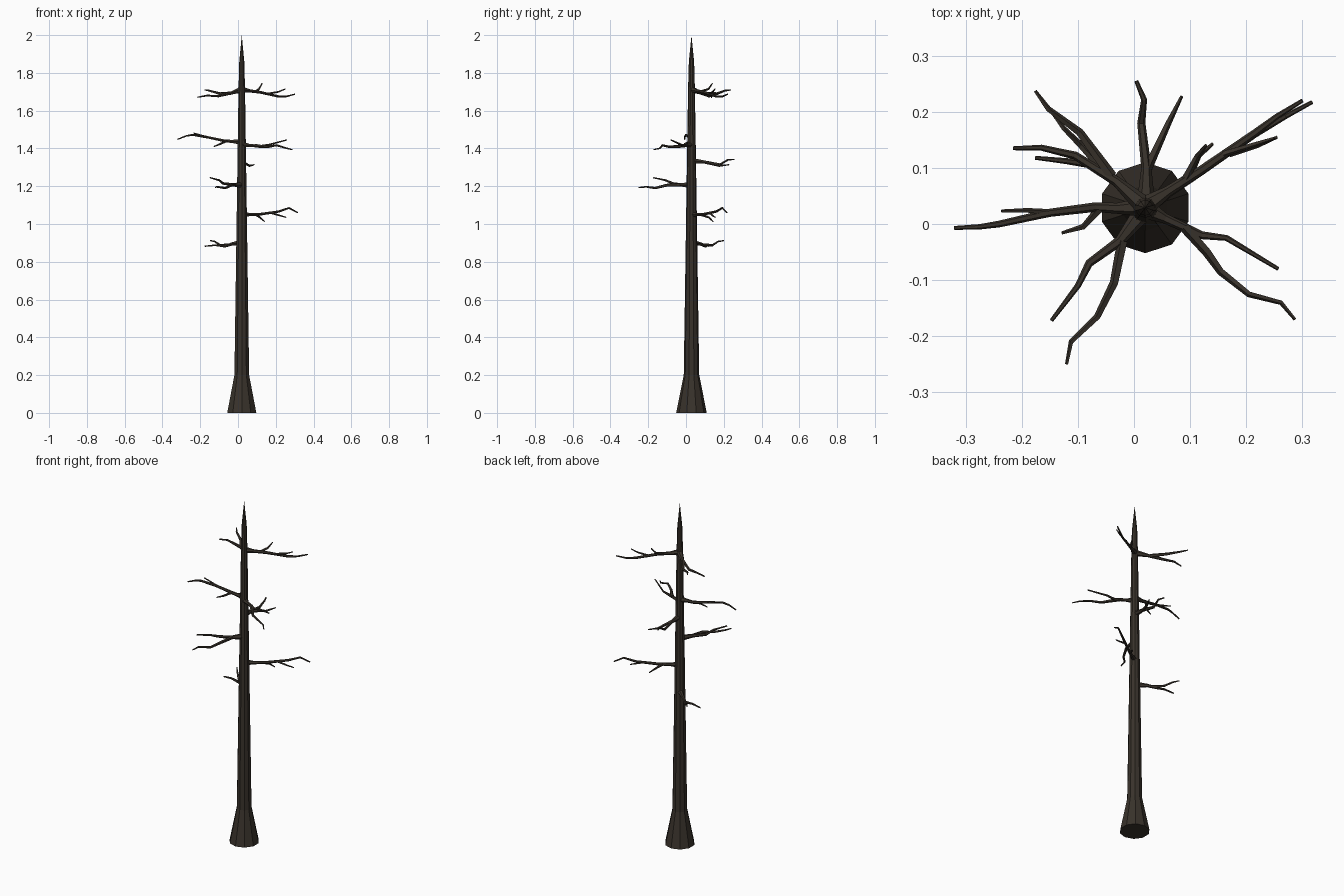
import bpy, bmesh, math
from mathutils import Vector

bark = bpy.data.materials.new("dark brown bark")
bark.diffuse_color = (0.040, 0.032, 0.024, 1)


def tube(bm, pts, radii, sides):
    """Flat-faced tapering tube along a path; radius 0 makes a point."""
    pts = [Vector(p) for p in pts]
    rings = []
    for i, (p, r) in enumerate(zip(pts, radii)):
        t = (pts[min(i + 1, len(pts) - 1)] - pts[max(i - 1, 0)]).normalized()
        ref = Vector((1, 0, 0)) if abs(t.z) > 0.9 else Vector((0, 0, 1))
        u = t.cross(ref).normalized()
        v = t.cross(u)
        if r == 0:
            rings.append([bm.verts.new(p)])
            continue
        rings.append([bm.verts.new(p + r * (u * math.cos(a) + v * math.sin(a)))
                      for a in (2 * math.pi * k / sides for k in range(sides))])
    for a, b in zip(rings, rings[1:]):
        for k in range(sides):
            n = (k + 1) % sides
            if len(b) == 1:
                bm.faces.new((a[k], a[n], b[0]))
            else:
                bm.faces.new((a[k], a[n], b[n], b[k]))
    bm.faces.new(rings[0])
    if len(rings[-1]) > 1:
        bm.faces.new(rings[-1])


def finish(bm, name):
    bmesh.ops.recalc_face_normals(bm, faces=bm.faces)
    me = bpy.data.meshes.new(name)
    bm.to_mesh(me)
    bm.free()
    me.materials.append(bark)
    bpy.context.collection.objects.link(bpy.data.objects.new(name, me))


def branch(name, main, *twigs):
    """Main limb flaring out of the trunk, plus forks and twigs."""
    bm = bmesh.new()
    n = len(main) - 1
    radii = [0.017] + [0.011 - 0.0075 * (i / n) for i in range(1, n + 1)]
    tube(bm, main, radii, 6)
    for r, path in twigs:
        m = len(path) - 1
        tube(bm, path, [r + (0.003 - r) * i / m for i in range(m + 1)], 5)
    finish(bm, name)


# trunk with flared foot and pointed top
CX, CY = 0.02, 0.029
bm = bmesh.new()
prof = [(0, 0.081), (0.2, 0.041), (1.0, 0.029), (1.72, 0.018), (1.86, 0.014), (2.0, 0)]
tube(bm, [(CX, CY, z) for z, r in prof], [r for z, r in prof], 10)
finish(bm, "trunk")

# limbs from the bottom up
branch("branch_low_back_left",
       [(0.015, 0.035, 0.90), (-0.03, 0.075, 0.895), (-0.07, 0.105, 0.882),
        (-0.12, 0.112, 0.888), (-0.176, 0.118, 0.882)],
       (0.008, [(-0.05, 0.09, 0.89), (-0.095, 0.14, 0.888), (-0.125, 0.17, 0.908), (-0.147, 0.2, 0.912)]))

branch("branch_right_lower",
       [(0.025, 0.035, 1.05), (0.06, 0.056, 1.05), (0.12, 0.095, 1.052), (0.215, 0.16, 1.066),
        (0.27, 0.192, 1.085), (0.317, 0.217, 1.06)],
       (0.008, [(0.095, 0.08, 1.05), (0.115, 0.122, 1.035), (0.14, 0.143, 1.013)]),
       (0.006, [(0.17, 0.125, 1.06), (0.22, 0.14, 1.045), (0.255, 0.155, 1.035)]))

branch("branch_front_left",
       [(0.015, 0.02, 1.206), (-0.025, -0.03, 1.208), (-0.08, -0.07, 1.215),
        (-0.10, -0.11, 1.232), (-0.147, -0.172, 1.245)],
       (0.01, [(-0.02, -0.03, 1.208), (-0.035, -0.105, 1.205), (-0.065, -0.165, 1.19),
               (-0.112, -0.21, 1.197), (-0.12, -0.25, 1.193)]))

branch("branch_back",
       [(0.021, 0.03, 1.335), (0.022, 0.10, 1.328), (0.013, 0.18, 1.315),
        (0.018, 0.222, 1.34), (0.004, 0.255, 1.342)],
       (0.009, [(0.024, 0.10, 1.328), (0.06, 0.178, 1.308), (0.085, 0.228, 1.314)]))

branch("branch_front_right",
       [(0.025, 0.025, 1.42), (0.055, 0.01, 1.417), (0.12, -0.02, 1.412),
        (0.165, -0.025, 1.42), (0.257, -0.08, 1.445)],
       (0.01, [(0.09, -0.005, 1.415), (0.13, -0.05, 1.41), (0.155, -0.085, 1.408),
               (0.205, -0.125, 1.417), (0.262, -0.14, 1.40), (0.287, -0.17, 1.394)]))

branch("branch_left",
       [(0.015, 0.03, 1.435), (-0.03, 0.028, 1.437), (-0.07, 0.03, 1.44), (-0.15, 0.02, 1.457),
        (-0.24, 0.0, 1.472), (-0.275, -0.005, 1.466), (-0.32, -0.007, 1.448)],
       (0.008, [(-0.06, 0.028, 1.44), (-0.09, -0.005, 1.425), (-0.128, -0.016, 1.41)]),
       (0.006, [(-0.14, 0.02, 1.455), (-0.19, 0.024, 1.468), (-0.236, 0.023, 1.482)]))

branch("branch_top_left",
       [(0.015, 0.035, 1.71), (-0.03, 0.075, 1.695), (-0.105, 0.122, 1.677),
        (-0.165, 0.136, 1.68), (-0.215, 0.135, 1.671)],
       (0.01, [(-0.04, 0.085, 1.692), (-0.097, 0.163, 1.69), (-0.153, 0.205, 1.706), (-0.176, 0.237, 1.71)]))

branch("branch_top_right",
       [(0.025, 0.035, 1.71), (0.06, 0.058, 1.705), (0.12, 0.096, 1.697),
        (0.215, 0.162, 1.675), (0.255, 0.192, 1.675), (0.30, 0.22, 1.687)],
       (0.008, [(0.09, 0.078, 1.70), (0.112, 0.12, 1.715), (0.128, 0.14, 1.745)]),
       (0.006, [(0.16, 0.125, 1.69), (0.215, 0.142, 1.70), (0.25, 0.153, 1.715)]))
